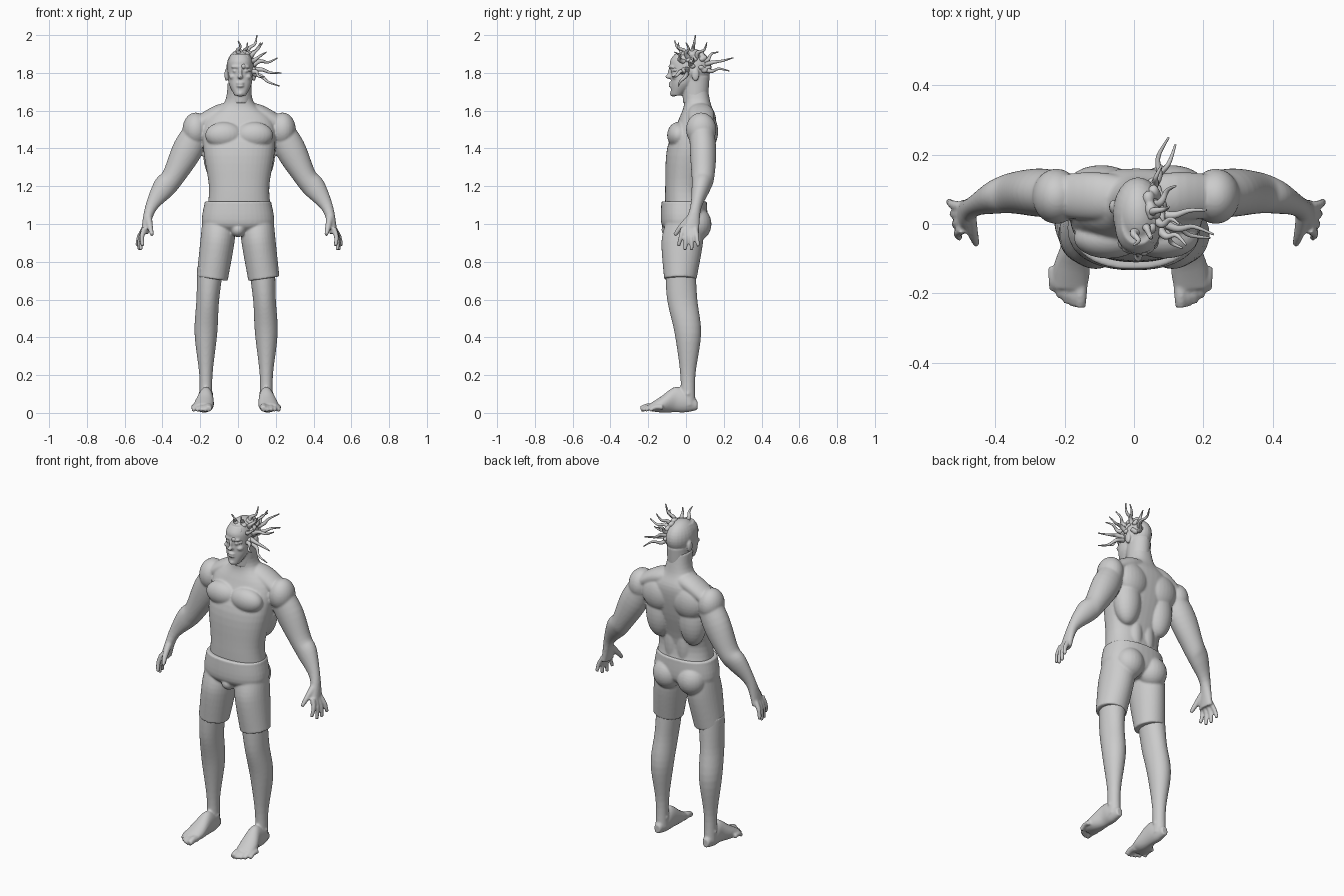
import bpy, bmesh, math, random
from mathutils import Vector

random.seed(4)
if "Cube" in bpy.data.objects:
    bpy.data.objects.remove(bpy.data.objects["Cube"], do_unlink=True)

shade = (0.6, 0.6, 0.6, 1)
grey = bpy.data.materials.new("plain grey")
grey.use_nodes = True
grey.diffuse_color = shade
grey.node_tree.nodes["Principled BSDF"].inputs["Base Color"].default_value = shade

ACROSS = Vector((0, 1, 0))
UPWARD = Vector((0, 0, 1))


def spline(rings, steps=5):
    """Smooth the rings into a denser list of rings."""
    rings = [Vector(ring) for ring in rings]
    dense = []
    for i in range(len(rings) - 1):
        before, start = rings[max(i - 1, 0)], rings[i]
        end, after = rings[i + 1], rings[min(i + 2, len(rings) - 1)]
        leave, arrive = (end - before) / 2, (after - start) / 2
        for k in range(steps):
            t = k / steps
            ease = t * t * (3 - 2 * t)
            dense.append(start.lerp(end, ease) + leave * t * (1 - t) ** 2 - arrive * t * t * (1 - t))
    return dense + [rings[-1]]


def tube(bm, up, rings, sides=32, power=2.0):
    """Closed tube through rings of x, y, z, side radius and up radius."""
    rows = spline(rings)
    centres = [Vector(row[:3]) for row in rows]
    loops = []
    for i, row in enumerate(rows):
        along = centres[min(i + 1, len(rows) - 1)] - centres[max(i - 1, 0)]
        side = along.cross(up).normalized()
        loop = []
        for k in range(sides):
            angle = math.tau * k / sides
            c, s = math.cos(angle), math.sin(angle)
            c = math.copysign(abs(c) ** (2 / power), c)
            s = math.copysign(abs(s) ** (2 / power), s)
            loop.append(bm.verts.new(centres[i] + side * c * row[3] + up * s * row[4]))
        loops.append(loop)
    for lower, upper in zip(loops, loops[1:]):
        for k in range(sides):
            n = (k + 1) % sides
            bm.faces.new((lower[k], lower[n], upper[n], upper[k]))
    bm.faces.new(loops[0][::-1])
    bm.faces.new(loops[-1])


def rod(bm, points, thick, thin):
    """Round tapering tube, for fingers, toes and tendrils."""
    points = [Vector(p) for p in points]
    up = (points[-1] - points[0]).orthogonal().normalized()
    rings = []
    for i, p in enumerate(points):
        radius = thick + (thin - thick) * i / (len(points) - 1)
        rings.append((*p, radius, radius))
    tube(bm, up, rings, sides=12)


def ball(bm, at, size):
    made = bmesh.ops.create_uvsphere(bm, u_segments=24, v_segments=16, radius=1)
    for vert in made["verts"]:
        vert.co = Vector(c * r + o for c, r, o in zip(vert.co, size, at))


def finish(bm, name, centre=0.0, mirror=True, voxel=0.006, smoothing=4):
    """Make the object, mirror it and fuse its overlapping masses into one skin."""
    bmesh.ops.recalc_face_normals(bm, faces=bm.faces)
    for face in bm.faces:
        face.smooth = True
    mesh = bpy.data.meshes.new(name)
    bm.to_mesh(mesh)
    bm.free()
    mesh.materials.append(grey)
    part = bpy.data.objects.new(name, mesh)
    part.location.x = centre
    bpy.context.collection.objects.link(part)
    if mirror:
        part.modifiers.new("other side", 'MIRROR').use_mirror_merge = False
    if voxel:
        fuse = part.modifiers.new("fuse", 'REMESH')
        fuse.mode = 'VOXEL'
        fuse.voxel_size = voxel
        fuse.use_smooth_shade = True
        soften = part.modifiers.new("soften", 'SMOOTH')
        soften.factor = 0.5
        soften.iterations = smoothing


# Torso with chest, shoulder blade, back and spine muscles
bm = bmesh.new()
tube(bm, ACROSS, [(0, 0, 1.07, .17, .11), (0, -.01, 1.2, .16, .1), (0, .02, 1.4, .19, .12),
                  (0, .06, 1.55, .18, .1), (0, .06, 1.64, .08, .07), (0, .04, 1.75, .06, .07)],
     sides=40, power=2.3)
ball(bm, at=(.08, -.04, 1.47), size=(.1, .06, .07))
ball(bm, at=(.1, .11, 1.49), size=(.1, .06, .1))
ball(bm, at=(.11, .08, 1.37), size=(.08, .07, .15))
ball(bm, at=(.04, .05, 1.2), size=(.05, .05, .17))
# Trapezius, deltoid and arm down to the palm
tube(bm, UPWARD, [(0, .07, 1.6, .06, .05), (.12, .08, 1.58, .07, .05), (.24, .08, 1.51, .06, .05)])
ball(bm, at=(.23, .08, 1.5), size=(.07, .08, .09))
tube(bm, ACROSS, [(.2, .08, 1.54, .06, .06), (.27, .09, 1.4, .08, .07), (.35, .09, 1.25, .06, .06),
                  (.4, .08, 1.19, .06, .05), (.47, .05, 1.08, .03, .03), (.5, .02, .95, .02, .05)])
# Fingers fan out from the palm, the middle ones longest
for i in range(4):
    tip = Vector((.51 + .01 * i, .035 * i - .04, .86 + .01 * (i - 1.5) ** 2))
    knuckle = Vector((.5, tip.y * .6 + .01, .98))
    bend = knuckle.lerp(tip, .5) + Vector((.01, 0, 0))
    rod(bm, [knuckle, bend, tip], thick=.015, thin=.01)
rod(bm, [(.48, .02, 1.03), (.47, -.03, .98), (.46, -.06, .94)], thick=.02, thin=.01)
finish(bm, "torso_and_arms", centre=.006)

# Head: skull, face, jaw and neck
bm = bmesh.new()
ball(bm, at=(0, .03, 1.83), size=(.073, .105, .094))
tube(bm, ACROSS, [(0, -.05, 1.68, .03, .03), (0, -.02, 1.74, .06, .06), (0, -.01, 1.8, .065, .07),
                  (0, 0, 1.86, .065, .085), (0, .01, 1.9, .05, .07)], power=2.2)
tube(bm, ACROSS, [(0, .05, 1.64, .06, .065), (0, .05, 1.78, .06, .075)])
# Nose tip and bridge, brow, lips and chin
ball(bm, at=(0, -.09, 1.78), size=(.014, .02, .012))
ball(bm, at=(0, -.08, 1.8), size=(.01, .017, .03))
ball(bm, at=(0, -.07, 1.832), size=(.05, .02, .011))
for lip in (1.73, 1.745):
    ball(bm, at=(0, -.08, lip), size=(.02, .012, .007))
ball(bm, at=(0, -.066, 1.69), size=(.02, .02, .016))
# Eye, cheekbone and ear
ball(bm, at=(.028, -.07, 1.81), size=(.013, .012, .01))
ball(bm, at=(.04, -.055, 1.78), size=(.02, .02, .016))
ball(bm, at=(.073, .05, 1.79), size=(.011, .02, .034))
finish(bm, "head", centre=.012, voxel=.005)

# Lumpy growth over the left half of the head
bm = bmesh.new()
for i in range(26):
    turn, rise = random.uniform(-1.5, 1), random.uniform(-.3, 1.2)
    flat = math.cos(rise)
    lump = random.uniform(.01, .018)
    ball(bm, at=(.073 * math.cos(turn) * flat, .03 + .105 * math.sin(turn) * flat, 1.83 + .094 * math.sin(rise)),
         size=(lump, lump * 1.3, lump))
finish(bm, "scalp_growth", centre=.012, mirror=False, voxel=.005)

# Wavy tendrils from the growth out to their tips
bm = bmesh.new()
core = Vector((.02, .02, 1.825))
for tip in ((.1, .25, 1.88), (.12, .23, 1.81), (.08, .17, 1.91), (.12, .11, 1.96), (.1, .05, 2),
            (.13, 0, 1.96), (.05, -.04, 1.96), (0, -.06, 1.97), (.15, -.06, 1.91), (.21, .04, 1.88),
            (.23, -.03, 1.8), (.22, -.04, 1.73), (.14, -.07, 1.78)):
    tip = Vector(tip)
    reach = tip - core
    root = core + reach * .9 / Vector((reach.x / .07, reach.y / .1, reach.z / .09)).length
    sway = Vector(random.uniform(-1, 1) for axis in range(3)).cross(reach).normalized() * .01
    rod(bm, [root, root.lerp(tip, .3) + sway, root.lerp(tip, .6) - sway, tip], thick=.014, thin=.003)
finish(bm, "tendrils", mirror=False, voxel=0)

# Shorts: hips, thigh, buttock and front
bm = bmesh.new()
tube(bm, ACROSS, [(0, -.01, 1.12, .175, .12), (0, -.01, 1, .19, .12), (0, -.01, .95, .12, .07)],
     sides=40, power=2.3)
tube(bm, ACROSS, [(.1, -.01, 1, .09, .1), (.11, -.02, .9, .09, .11), (.137, -.03, .71, .083, .086)])
ball(bm, at=(.08, .055, 1), size=(.085, .08, .09))
ball(bm, at=(0, -.08, .97), size=(.04, .05, .04))
finish(bm, "shorts", smoothing=3)

# Legs with kneecap and ankle
bm = bmesh.new()
tube(bm, ACROSS, [(.137, -.03, .77, .07, .08), (.15, -.02, .6, .06, .08), (.16, .01, .42, .06, .07),
                  (.16, .01, .2, .035, .04), (.16, .01, .04, .035, .04)])
ball(bm, at=(.15, -.06, .6), size=(.04, .035, .05))
ball(bm, at=(.16, .01, .1), size=(.04, .02, .02))
# Foot from heel to ball
tube(bm, UPWARD, [(.16, .06, .04, .02, .025), (.16, 0, .06, .036, .057), (.16, -.06, .07, .04, .067),
                  (.17, -.13, .045, .053, .043), (.177, -.19, .03, .05, .02)])
# Toes step back from the big toe outwards
for i in range(5):
    size = .013 if i else .02
    x, y = .145 + .02 * i, .003 * i * i - .24
    rod(bm, [(x, y + .07, .03), (x, y + .03, .03), (x, y, size)], thick=size * 1.1, thin=size * .8)
finish(bm, "legs_and_feet", centre=-.01)
